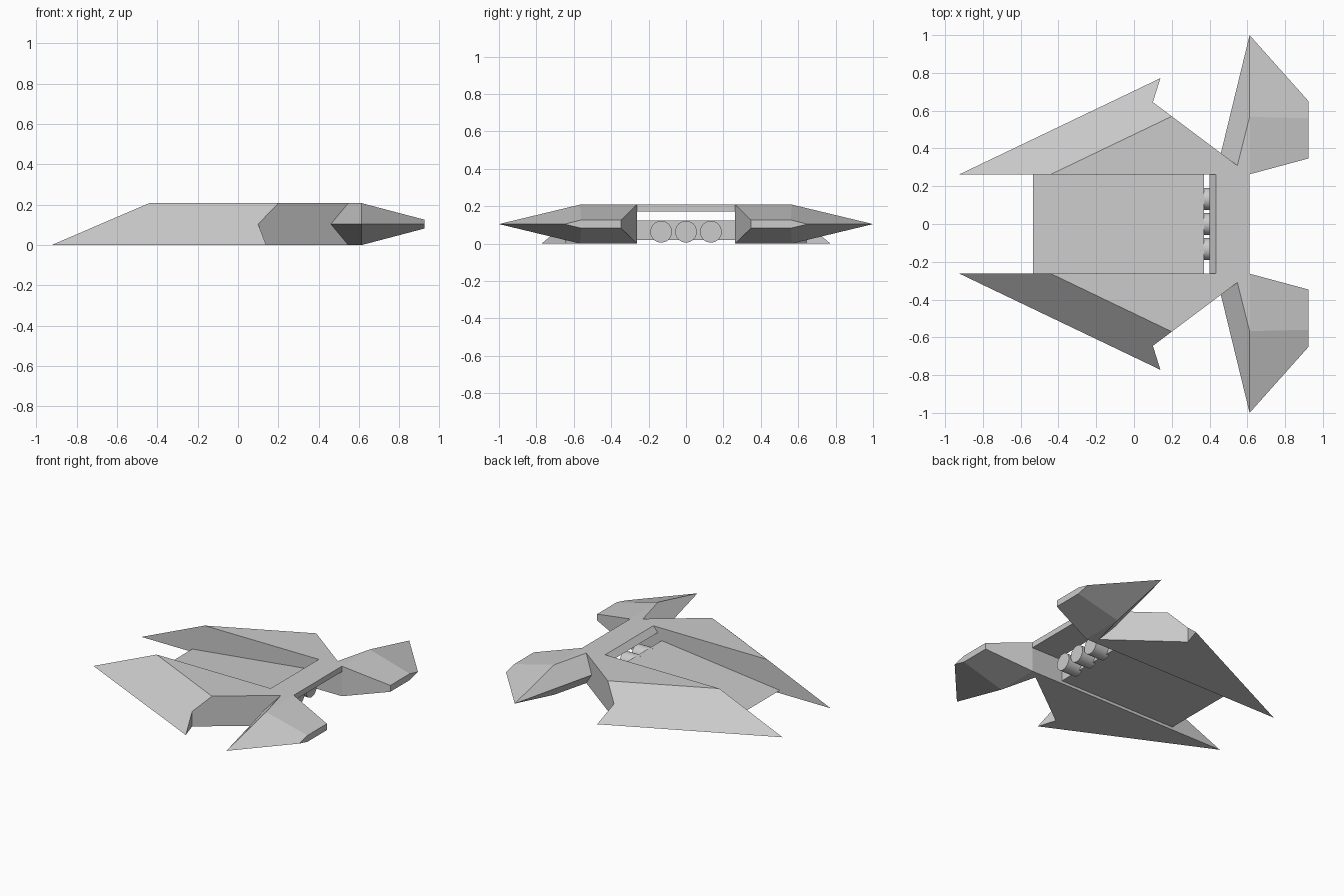
import bpy, bmesh
from math import pi

if "Cube" in bpy.data.objects:
    bpy.data.objects.remove(bpy.data.objects["Cube"])


def make_object(name, bm):
    bmesh.ops.recalc_face_normals(bm, faces=bm.faces[:])
    mesh = bpy.data.meshes.new(name)
    bm.to_mesh(mesh)
    bm.free()
    obj = bpy.data.objects.new(name, mesh)
    bpy.context.collection.objects.link(obj)
    return obj


def span(name, profile, half_width):
    """Extrude an x-z profile across the ship's width."""
    bm = bmesh.new()
    face = bm.faces.new([bm.verts.new((x, -half_width, z)) for x, z in profile])
    new = bmesh.ops.extrude_face_region(bm, geom=[face])["geom"]
    verts = [v for v in new if isinstance(v, bmesh.types.BMVert)]
    bmesh.ops.translate(bm, verts=verts, vec=(0, 2 * half_width, 0))
    return make_object(name, bm)


HEIGHT, MID, INNER = 0.208, 0.104, 0.263

# Side hull with its rear wing; points used on the top are mirrored
# about mid height for the underside (upper-case letters)
points = {
    "n": (-0.924, INNER, 0), "r": (-0.44, INNER, HEIGHT),
    "s": (0.20, 0.57, HEIGHT), "m": (0.10, 0.645, MID),
    "b": (0.10, 0.645, 0), "t": (0.14, 0.772, 0),
    "w": (0.46, 0.375, MID), "e": (0.612, 1.0, MID), "f": (0.924, 0.65, MID),
}
paired = {
    "u": (0.547, 0.31, HEIGHT), "k": (0.612, 0.567, HEIGHT),
    "a": (0.612, INNER, HEIGHT), "c": (0.924, 0.347, 0.126),
    "d": (0.924, 0.56, 0.126),
}
for key, (x, y, z) in paired.items():
    points[key] = (x, y, z)
    points[key.upper()] = (x, y, HEIGHT - z)

hull_faces = ["nrsmt", "mbt", "smbUwu", "rsuka", "ntbUKA", "nraA"]
wing_faces = ["ukew", "UKew", "kdfe", "KDfe", "kdca", "KDCA", "acCA", "cdfDC"]
bm = bmesh.new()
verts = {key: bm.verts.new(co) for key, co in points.items()}
for face in hull_faces + wing_faces:
    bm.faces.new([verts[key] for key in face])
hulls = make_object("side_hulls_and_wings", bm)
mirror = hulls.modifiers.new("Mirror", "MIRROR")
mirror.use_axis = (False, True, False)
mirror.use_mirror_merge = False

# Sloping centre deck between the hulls
span("centre_deck", [(-0.535, 0.02), (0.37, 0.122), (0.37, 0.02)], INNER)

# Raised rear bridge joining the hulls
span("rear_bridge", [(0.40, 0.17), (0.435, HEIGHT), (0.612, HEIGHT), (0.612, 0.17)], INNER)

# Three engines behind the deck
for i in (-1, 0, 1):
    bpy.ops.mesh.primitive_cylinder_add(
        vertices=32, radius=0.058, depth=0.12,
        location=(0.41, i * 0.133, 0.063), rotation=(0, pi / 2, 0))
    bpy.context.object.name = f"engine_{i + 2}"
    bpy.ops.object.shade_smooth_by_angle()
